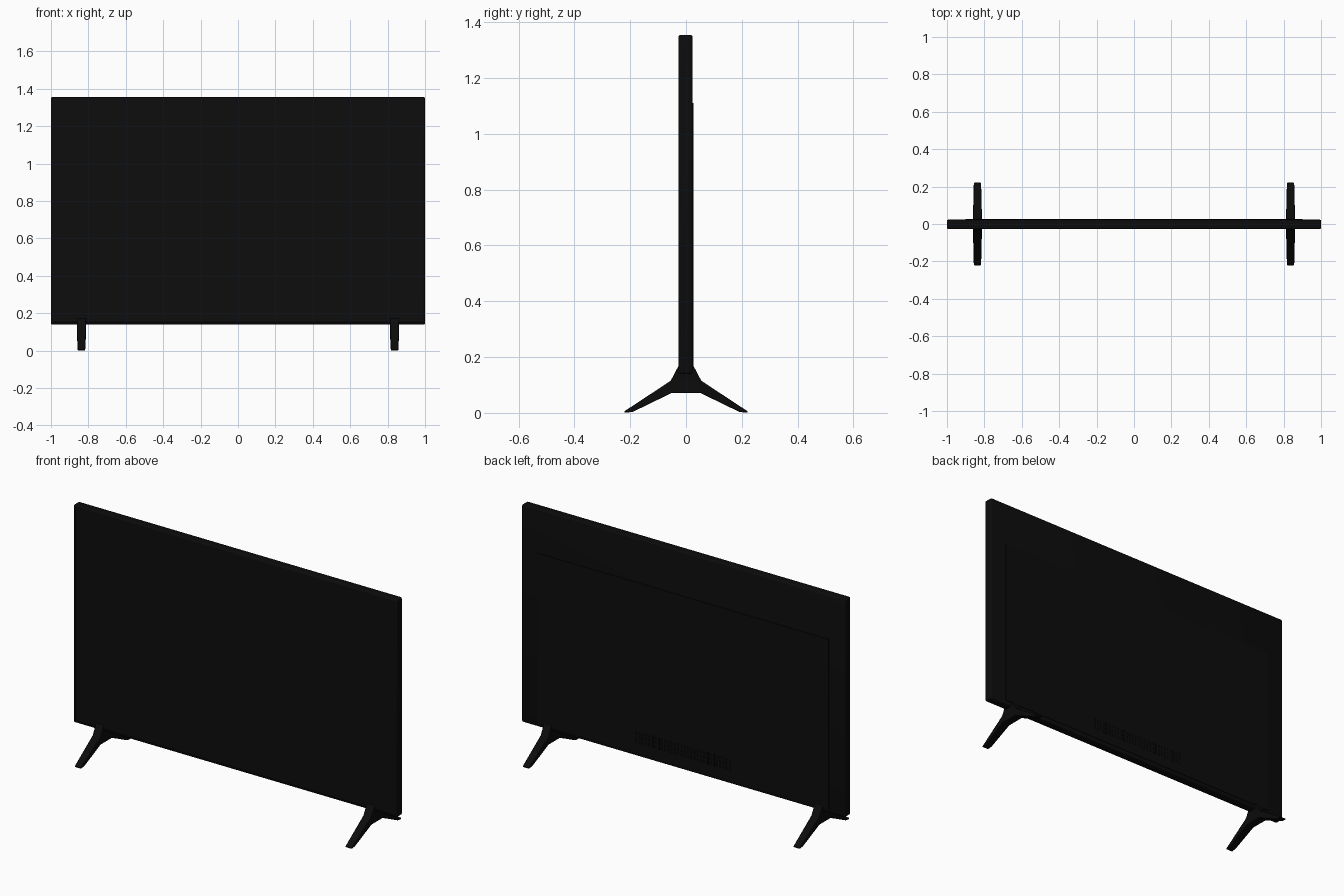
import bpy
import bmesh
from mathutils import Matrix

if "Cube" in bpy.data.objects:
    bpy.data.objects.remove(bpy.data.objects["Cube"], do_unlink=True)


def material(name, value):
    mat = bpy.data.materials.new(name)
    mat.use_nodes = True
    colour = (value, value, value, 1)
    mat.diffuse_color = colour
    mat.node_tree.nodes["Principled BSDF"].inputs["Base Color"].default_value = colour
    return mat


casing_black = material("casing black", 0.0035)
screen_black = material("screen black", 0.004)
vent_black = material("vent black", 0.0015)


def add_box(bm, low, high):
    size = [b - a for a, b in zip(low, high)]
    centre = [(a + b) / 2 for a, b in zip(low, high)]
    matrix = Matrix.Translation(centre) @ Matrix.Diagonal((*size, 1))
    return bmesh.ops.create_cube(bm, size=1, matrix=matrix)


def finish(name, bm, *mats):
    bmesh.ops.recalc_face_normals(bm, faces=bm.faces)
    mesh = bpy.data.meshes.new(name)
    bm.to_mesh(mesh)
    bm.free()
    obj = bpy.data.objects.new(name, mesh)
    bpy.context.collection.objects.link(obj)
    for mat in mats:
        mesh.materials.append(mat)
    return obj


def smooth(obj):
    bpy.ops.object.select_all(action="DESELECT")
    obj.select_set(True)
    bpy.context.view_layer.objects.active = obj
    bpy.ops.object.shade_smooth_by_angle(angle=0.6)


# Panel casing with rounded edges and a slightly sunken screen
bm = bmesh.new()
add_box(bm, (-1, -0.027, 0.14), (1, 0.023, 1.355))
bmesh.ops.bevel(bm, geom=list(bm.edges), offset=0.007, segments=3,
                profile=0.5, affect="EDGES")
bm.normal_update()
front = min(bm.faces, key=lambda f: f.calc_center_median().y)
bmesh.ops.inset_region(bm, faces=[front], thickness=0.006)
bmesh.ops.inset_region(bm, faces=[front], thickness=0.001, depth=-0.003)
front.material_index = 1
smooth(finish("panel", bm, casing_black, screen_black))

# Shallow cover on the back
bm = bmesh.new()
add_box(bm, (-0.9, 0.02, 0.16), (0.9, 0.026, 1.11))
finish("back_cover", bm, casing_black)

# Rows of ventilation slots low on the back
bm = bmesh.new()
columns, rows = 30, 3
for i in range(columns):
    for j in range(rows):
        x = -0.3 + 0.6 * (i + 0.5) / columns
        z = 0.222 + 0.024 * j
        add_box(bm, (x - 0.006, 0.024, z - 0.009), (x + 0.006, 0.0265, z + 0.009))
finish("vent_slots", bm, vent_black)

# Splayed legs: half profile from the top, mirrored in y, thinner at the feet
half = [(0.025, 0.172), (0.055, 0.115), (0.222, 0.005),
        (0.218, 0), (0.19, 0.004), (0.05, 0.072)]
profile = half + [(-y, z) for y, z in reversed(half)]
for name, x in (("left_leg", 0.837), ("right_leg", -0.837)):
    bm = bmesh.new()
    sides = []
    for side in (-1, 1):
        sides.append([bm.verts.new((x + side * (0.025 - 0.025 * abs(y)), y, z))
                      for y, z in profile])
    count = len(profile)
    for i in range(count):
        k = (i + 1) % count
        bm.faces.new((sides[0][i], sides[0][k], sides[1][k], sides[1][i]))
    # Each flat side is made of quads joining the front and back halves
    for ring in sides:
        bm.faces.new((ring[0], ring[1], ring[-2], ring[-1]))
        bm.faces.new((ring[1], ring[5], ring[6], ring[-2]))
        bm.faces.new(ring[1:6])
        bm.faces.new(ring[6:11])
    leg = finish(name, bm, casing_black)
    bevel = leg.modifiers.new("soft edges", "BEVEL")
    bevel.width = 0.003
    bevel.segments = 2
    smooth(leg)
